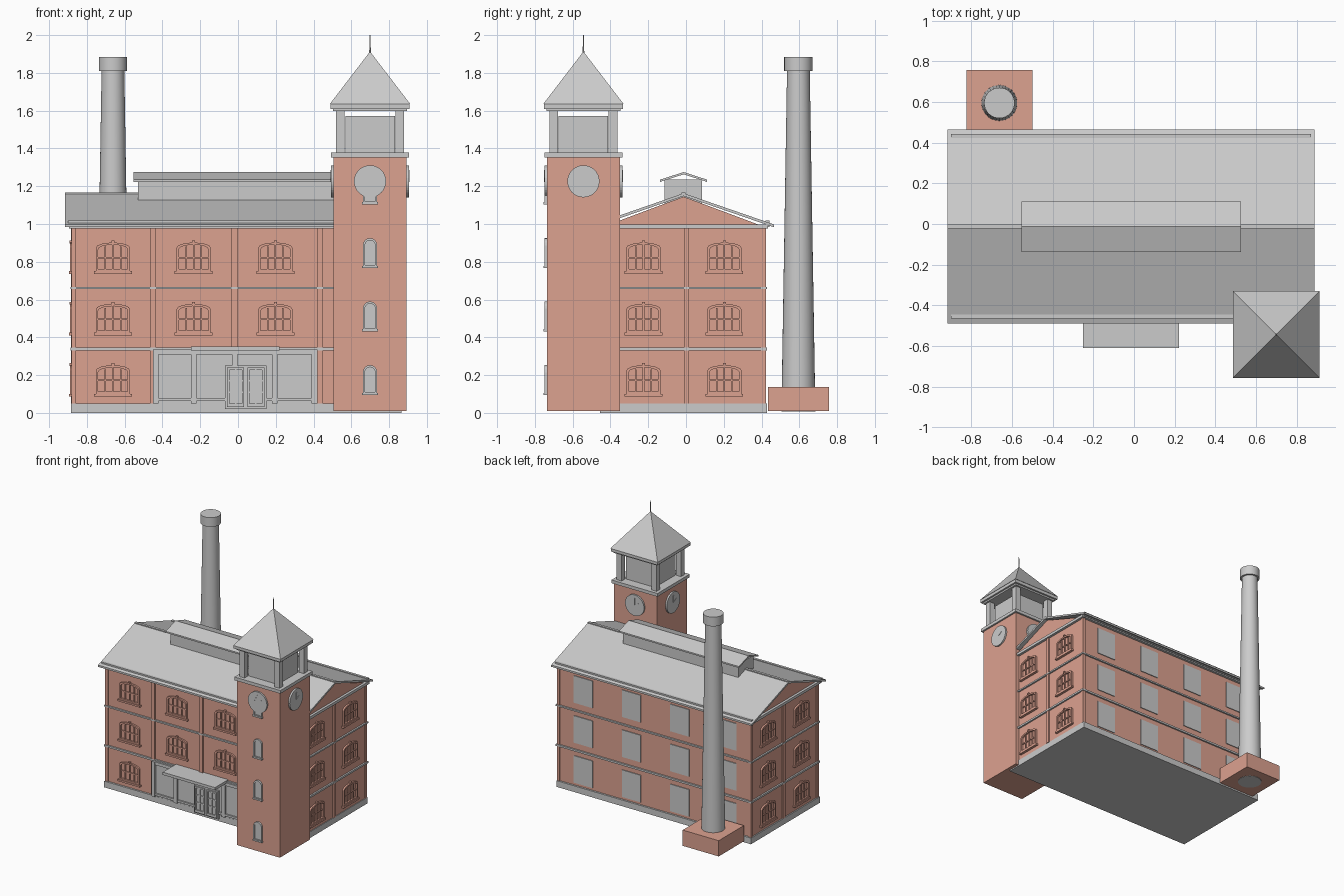
import bpy, bmesh, math
from mathutils import Matrix, Vector

if "Cube" in bpy.data.objects:
    bpy.data.objects.remove(bpy.data.objects["Cube"])

brick = bpy.data.materials.new("brick")
brick.diffuse_color = (0.72, 0.36, 0.28, 1)
brick.use_nodes = True
brick.node_tree.nodes["Principled BSDF"].inputs["Base Color"].default_value = brick.diffuse_color
I = Matrix.Identity(4)


def face(x, y, deg):
    """Wall frame: local x runs along the wall, -y points outwards."""
    return Matrix.Translation((x, y, 0)) @ Matrix.Rotation(math.radians(deg), 4, 'Z')


def prism(bm, pts, y0, y1, M=I):
    """Extrude an (x, z) outline from y0 to y1."""
    a = [bm.verts.new(M @ Vector((x, y0, z))) for x, z in pts]
    b = [bm.verts.new(M @ Vector((x, y1, z))) for x, z in pts]
    bm.faces.new(a)
    bm.faces.new(b[::-1])
    n = len(pts)
    for i in range(n):
        j = (i + 1) % n
        bm.faces.new((a[i], b[i], b[j], a[j]))


def box(bm, x0, x1, y0, y1, z0, z1, M=I):
    prism(bm, [(x0, z0), (x1, z0), (x1, z1), (x0, z1)], y0, y1, M)


def cone(bm, r0, r1, z0, z1, x, y, n, turn=0):
    M = Matrix.Translation((x, y, (z0 + z1) / 2)) @ Matrix.Rotation(turn, 4, 'Z')
    bmesh.ops.create_cone(bm, cap_ends=True, segments=n, radius1=r0, radius2=r1,
                          depth=z1 - z0, matrix=M)


def finish(name, bm, mat=None, smooth=False):
    bmesh.ops.recalc_face_normals(bm, faces=bm.faces)
    me = bpy.data.meshes.new(name)
    bm.to_mesh(me)
    bm.free()
    ob = bpy.data.objects.new(name, me)
    bpy.context.collection.objects.link(ob)
    if mat:
        me.materials.append(mat)
    if smooth:
        bpy.context.view_layer.objects.active = ob
        ob.select_set(True)
        bpy.ops.object.shade_smooth_by_angle(angle=math.radians(35))
        ob.select_set(False)


def arch(cx, z0, w, spring, top, n=8):
    """Outline of an opening with a curved head."""
    pts = [(cx - w, z0), (cx + w, z0)]
    for i in range(n + 1):
        t = math.pi * i / n
        pts.append((cx + w * math.cos(t), spring + (top - spring) * math.sin(t)))
    return pts


def ring(bm, outer, inner, y0, y1, M):
    """Frame between two matching outlines."""
    rows = [[bm.verts.new(M @ Vector((x, y, z))) for x, z in p]
            for p, y in ((outer, y1), (outer, y0), (inner, y0), (inner, y1))]
    n = len(outer)
    for k in range(4):
        a, b = rows[k], rows[(k + 1) % 4]
        for i in range(n):
            j = (i + 1) % n
            bm.faces.new((a[i], a[j], b[j], b[i]))


X0, X1, Y0, Y1 = -0.875, 0.86, -0.44, 0.415
YC = (Y0 + Y1) / 2
FRONT, RIGHT = face(0, Y0, 0), face(X1, 0, 90)
LEFT, BACK = face(X0, 0, -90), face(0, Y1, 180)
ROWS = (0.10, 0.425, 0.75)

# main block with gable ends
bm = bmesh.new()
prism(bm, [(Y0, 0.04), (Y1, 0.04), (Y1, 0.985), (YC, 1.145), (Y0, 0.985)],
      -X1, -X0, Matrix.Rotation(math.radians(90), 4, 'Z'))
finish("main_walls", bm, brick)

bm = bmesh.new()
box(bm, X0 - .01, X1 + .005, Y0 - .015, Y1 + .015, 0, 0.05)
finish("plinth", bm)

# string courses and cornice
bm = bmesh.new()
for z0, z1, d in ((.33, .345, .013), (.655, .667, .013), (.975, .997, .02)):
    box(bm, X0 - d, X1 + d, Y0 - d, Y1 + d, z0, z1)
finish("string_courses", bm)

# pilasters
bm = bmesh.new()
for x in (-0.45, -0.018, 0.435):
    box(bm, x - .016, x + .016, -.012, .01, 0.05, 0.98, FRONT)
for M, s in ((RIGHT, 1), (LEFT, -1)):
    c = YC * s
    box(bm, c + s * .015 - .014, c + s * .015 + .014, -.01, .01, 0.05, 0.98, M)
for x in (X0, X1):
    for y in (Y0, Y1):
        box(bm, x - .006 if x < 0 else x - .018, x + .018 if x < 0 else x + .006,
            y - .008 if y < 0 else y - .018, y + .018 if y < 0 else y + .008, .05, .98)
finish("pilasters", bm, brick)


# arched multi-pane windows
def window(bm, cx, z, M):
    ring(bm, arch(cx, z, .09, z + .125, z + .152), arch(cx, z + .012, .078, z + .116, z + .14),
         -.014, .005, M)
    for u, w, h in ((-.04, .004, .13), (0, .004, .14), (.04, .004, .13)):
        box(bm, cx + u - w, cx + u + w, -.009, .005, z + .01, z + h, M)
    box(bm, cx - .08, cx + .08, -.008, .005, z + .068, z + .076, M)
    box(bm, cx - .1, cx + .1, -.02, .005, z - .014, z, M)
    box(bm, cx - .008, cx + .008, -.018, .005, z + .148, z + .163, M)


bm = bmesh.new()
for z in ROWS:
    for x in (-0.662, -0.235, 0.198):
        if x < -0.5 or z > 0.3:
            window(bm, x, z, FRONT)
    for y in (-0.225, 0.203):
        window(bm, y, z, RIGHT)
        window(bm, -y, z, LEFT)
finish("arched_windows", bm, brick)

# plain rear window panels
bm = bmesh.new()
for z in ROWS:
    for x in (-0.662, -0.235, 0.198, 0.63):
        box(bm, -x - .085, -x + .085, -.006, .005, z - .03, z + .19, BACK)
finish("rear_windows", bm)

# shop front, door and canopy
bm = bmesh.new()
box(bm, -.45, .42, -.014, .01, .05, .335, FRONT)
box(bm, -.45, .42, -.026, .01, .062, .078, FRONT)
box(bm, -.45, .42, -.026, .01, .31, .335, FRONT)
for x in (-.435, -.235, -.018, .195, .405):
    box(bm, x - .015, x + .015, -.03, .01, .05, .335, FRONT)
finish("shop_front", bm)

bm = bmesh.new()
box(bm, -.07, .15, -.028, 0, .02, .25, FRONT)
for cx in (-.013, .095):
    o = [(cx - .045, .03), (cx + .045, .03), (cx + .045, .24), (cx - .045, .24)]
    i = [(cx - .033, .05), (cx + .033, .05), (cx + .033, .228), (cx - .033, .228)]
    ring(bm, o, i, -.038, -.02, FRONT)
    box(bm, cx - .004, cx + .004, -.035, -.02, .05, .228, FRONT)
    for z in (.11, .17):
        box(bm, cx - .033, cx + .033, -.035, -.02, z - .004, z + .004, FRONT)
finish("double_door", bm)

bm = bmesh.new()
box(bm, -.25, .22, -.17, 0, .33, .352, FRONT)
finish("canopy", bm)


# roofs: a pitched shell extruded along x
def gable(bm, x0, x1, ya, yb, yc, eave, ridge, t):
    prism(bm, [(ya, eave), (yc, ridge), (yb, eave), (yb, eave - t), (yc, ridge - t),
               (ya, eave - t)], -x1, -x0, Matrix.Rotation(math.radians(90), 4, 'Z'))


bm = bmesh.new()
gable(bm, -.917, .887, -.488, .465, YC, .998, 1.163, .015)
finish("main_roof", bm)

bm = bmesh.new()
box(bm, -.917, .887, YC - .01, YC + .01, 1.15, 1.167)
for y in (-.455, .432):
    box(bm, -.9, .87, y - .01, y + .01, .985, 1.018)
finish("roof_trim", bm)

bm = bmesh.new()
box(bm, -.53, .505, -.113, .085, 1.08, 1.235)
finish("roof_monitor", bm)
bm = bmesh.new()
gable(bm, -.554, .525, -.137, .111, YC, 1.235, 1.275, .012)
finish("monitor_roof", bm)

# clock tower
TX, TY, H = 0.699, -0.543, 0.193
SIDES = [face(TX, TY, a) for a in (0, 90, 180, 270)]


def square(bm, h, z0, z1):
    box(bm, TX - h, TX + h, TY - h, TY + h, z0, z1)


bm = bmesh.new()
square(bm, H, .01, 1.352)
finish("tower_shaft", bm, brick)

bm = bmesh.new()
square(bm, .207, 1.352, 1.378)
square(bm, .195, 1.597, 1.612)
square(bm, .21, 1.61, 1.637)
finish("tower_cornices", bm)

bm = bmesh.new()
square(bm, .131, 1.37, 1.572)
finish("belfry_core", bm)
bm = bmesh.new()
for sx in (-1, 1):
    for sy in (-1, 1):
        x, y = TX + sx * .157, TY + sy * .157
        box(bm, x - .023, x + .023, y - .023, y + .023, 1.37, 1.6)
finish("belfry_posts", bm)

bm = bmesh.new()
cone(bm, .213 * math.sqrt(2), 0, 1.635, 1.913, TX, TY, 4, math.pi / 4)
finish("tower_roof", bm)
bm = bmesh.new()
cone(bm, .005, .002, 1.89, 2.0, TX, TY, 8)
finish("finial", bm)

# clock faces and hands on all four sides
bm = bmesh.new()
for M in SIDES:
    disc = [(.085 * math.cos(math.tau * i / 32), 1.226 + .085 * math.sin(math.tau * i / 32))
            for i in range(32)]
    prism(bm, disc, -H - .013, -H + .005, M)
    prism(bm, [(-.003, 1.226), (.003, 1.226), (.003, 1.285), (-.003, 1.285)],
          -H - .016, -H - .012, M)
    prism(bm, [(0, 1.222), (.038, 1.245), (.035, 1.25), (-.003, 1.228)], -H - .016, -H - .012, M)
finish("clocks", bm)

# narrow tower windows
bm = bmesh.new()
for z in (.10, .437, .772, 1.11):
    M = SIDES[0]
    prism(bm, arch(0, z, .036, z + .115, z + .151), -H - .006, -H + .005, M)
    ring(bm, arch(0, z, .038, z + .115, z + .153), arch(0, z + .01, .027, z + .115, z + .142),
         -H - .014, -H + .005, M)
    box(bm, -.042, .042, -H - .018, -H + .005, z - .006, z + .006, M)
finish("tower_windows", bm)

# chimney
CX, CY = -.662, .595
bm = bmesh.new()
box(bm, CX - .162, CX + .162, CY - .162, CY + .162, .01, .138)
finish("chimney_base", bm, brick)
bm = bmesh.new()
cone(bm, .09, .06, .008, 1.82, CX, CY, 32)
cone(bm, .075, .075, 1.81, 1.885, CX, CY, 32)
finish("chimney_stack", bm, None, True)
